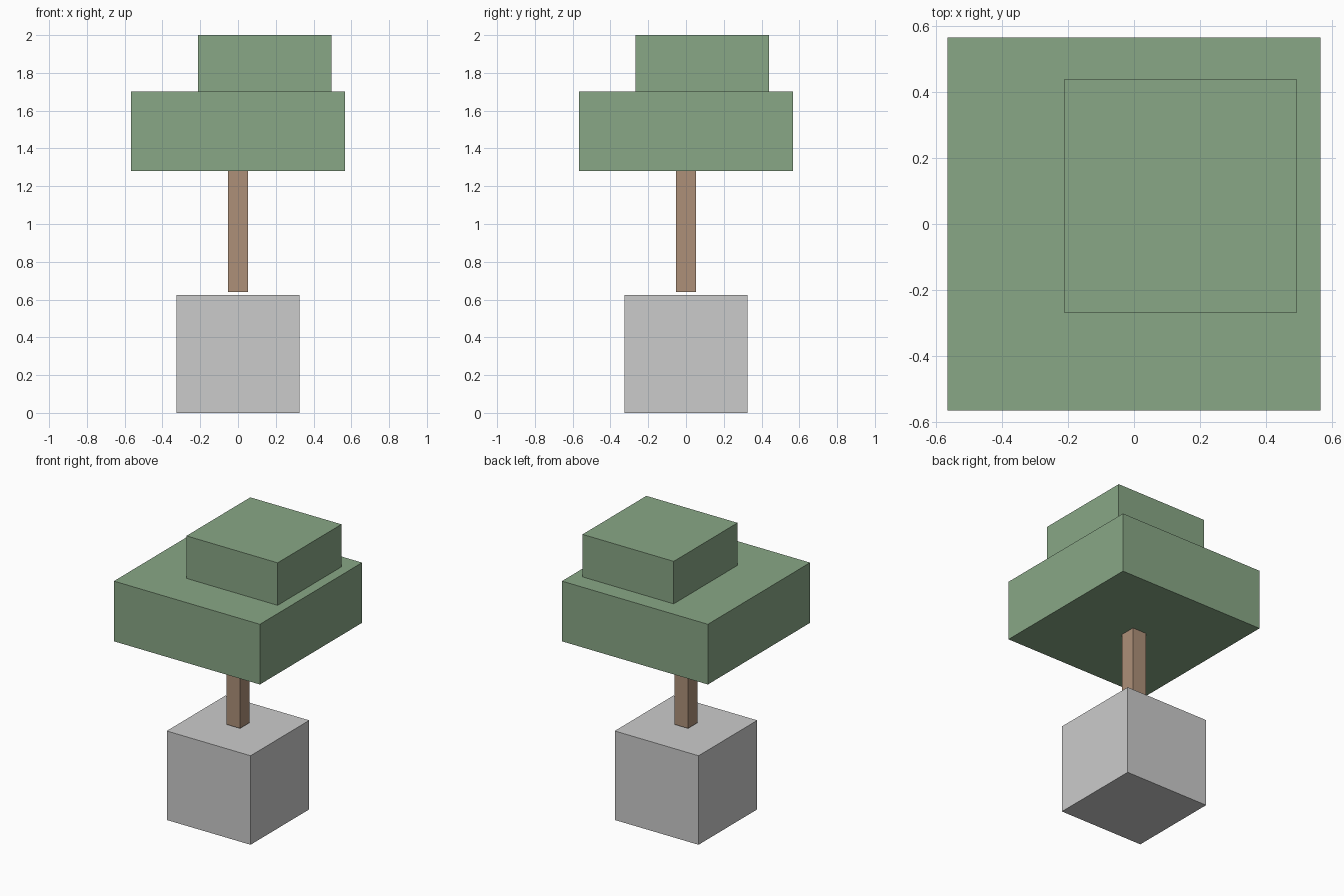
import bpy

if "Cube" in bpy.data.objects:
    bpy.data.objects.remove(bpy.data.objects["Cube"])


def material(name, color):
    mat = bpy.data.materials.new(name)
    mat.diffuse_color = color
    mat.use_nodes = True
    mat.node_tree.nodes["Principled BSDF"].inputs["Base Color"].default_value = mat.diffuse_color
    return mat


def block(name, x, y, z, mat=None):
    """Box given by its (min, max) range on each axis."""
    spans = (x, y, z)
    bpy.ops.mesh.primitive_cube_add(size=1, location=[(a + b) / 2 for a, b in spans])
    obj = bpy.context.object
    obj.name = name
    obj.scale = [b - a for a, b in spans]
    bpy.ops.object.transform_apply(location=False, rotation=False, scale=True)
    if mat:
        obj.data.materials.append(mat)
    return obj


def centred(half):
    return (-half, half)


leaf = material("leaf_green", (0.25, 0.39, 0.24, 1))
bark = material("bark_brown", (0.42, 0.28, 0.19, 1))

# Stone planter block
block("planter", centred(0.325), centred(0.325), (0, 0.624))

# Trunk, floating just clear of the planter
block("trunk", centred(0.053), centred(0.053), (0.639, 1.28), bark)

# Foliage: wide lower block and offset upper block
block("lower_foliage", centred(0.566), centred(0.566), (1.28, 1.702), leaf)
block("upper_foliage", (-0.212, 0.495), (-0.268, 0.439), (1.702, 2.0), leaf)
